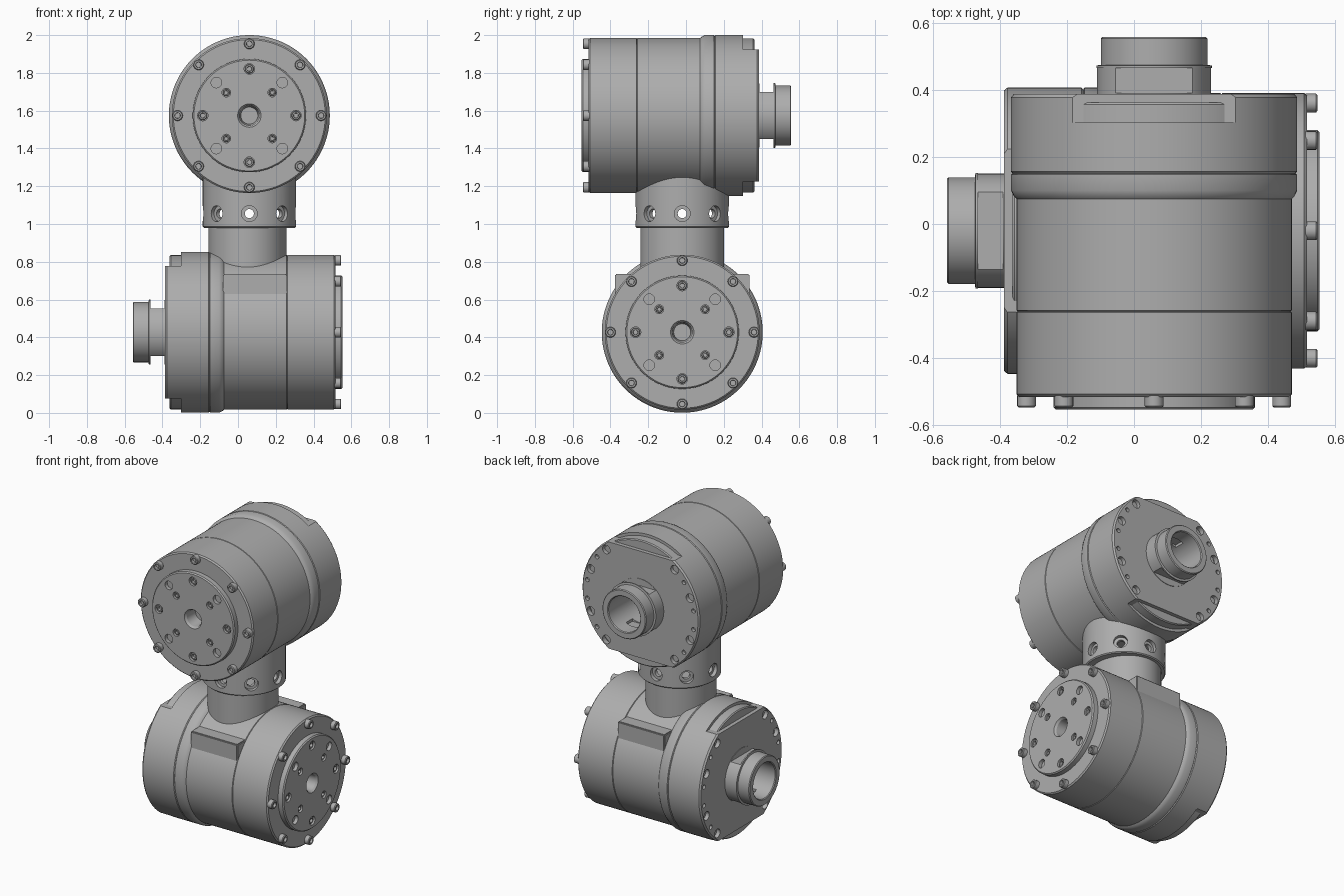
import bpy, bmesh, math
from mathutils import Matrix, Vector

cube = bpy.data.objects.get("Cube")
if cube:
    bpy.data.objects.remove(cube)

GREY = (0.42, 0.42, 0.42, 1)
metal = bpy.data.materials.new("plain_grey")
metal.use_nodes = True
metal.diffuse_color = GREY
metal.node_tree.nodes["Principled BSDF"].inputs["Base Color"].default_value = GREY

I = Matrix.Identity(4)
T = lambda x, y, z: Matrix.Translation((x, y, z))
R = lambda deg, axis: Matrix.Rotation(math.radians(deg), 4, axis)


def polar(radius, deg, t=0):
    a = math.radians(deg)
    return T(radius * math.cos(a), radius * math.sin(a), t)


def lathe(bm, pts, segs=96, mat=I):
    """Revolve (radius, height) points about z; closed if off the axis."""
    pts = list(pts)
    if pts[0][0] > 0:
        pts.append(pts[0])
    rings = []
    for r, h in pts:
        rings.append([bm.verts.new(mat @ Vector((r * math.cos(2 * math.pi * i / segs),
                                                 r * math.sin(2 * math.pi * i / segs), h)))
                      for i in range(segs)])
    for a, b in zip(rings, rings[1:]):
        for i in range(segs):
            j = (i + 1) % segs
            bm.faces.new((a[i], a[j], b[j], b[i]))
    bmesh.ops.remove_doubles(bm, verts=[v for ring in rings for v in ring], dist=1e-5)


def rod(bm, r, a, b, mat=I, segs=20):
    lathe(bm, [(0, a), (r, a), (r, b), (0, b)], segs, mat)


def box(bm, low, high):
    low, high = Vector(low), Vector(high)
    mat = Matrix.Translation((low + high) / 2) @ Matrix.Diagonal((*(high - low), 1))
    bmesh.ops.create_cube(bm, size=1, matrix=mat)


def finish(name, bm, mat=I):
    bmesh.ops.recalc_face_normals(bm, faces=bm.faces[:])
    mesh = bpy.data.meshes.new(name)
    bm.to_mesh(mesh)
    bm.free()
    mesh.materials.append(metal)
    smooth(mesh)
    obj = bpy.data.objects.new(name, mesh)
    bpy.context.collection.objects.link(obj)
    obj.matrix_world = mat
    return obj


def smooth(mesh):
    mesh.shade_smooth()
    mesh.set_sharp_from_angle(angle=math.radians(28))


def cut(obj, bm):
    """Subtract the cutter geometry from the object and bake the result."""
    cutter = finish("cutter", bm)
    cutter.hide_render = True
    mod = obj.modifiers.new("cut", 'BOOLEAN')
    mod.operation, mod.solver, mod.object = 'DIFFERENCE', 'EXACT', cutter
    bpy.context.view_layer.update()
    graph = bpy.context.evaluated_depsgraph_get()
    mesh = bpy.data.meshes.new_from_object(obj.evaluated_get(graph))
    obj.modifiers.clear()
    obj.data = mesh
    smooth(mesh)
    bpy.data.objects.remove(cutter)


# Motor unit, built along its own z axis: output face low, shaft high
unit = []

# Drum with raised output plate and centre bore
bm = bmesh.new()
lathe(bm, [(0, -.46), (.045, -.46), (.053, -.54), (.062, -.553), (.293, -.553), (.3, -.546),
           (.3, -.515), (.402, -.515), (.41, -.507), (.41, -.263), (.406, -.26), (.41, -.257),
           (.41, .075), (.418, .083), (.426, .1), (.426, .147), (.42, .152), (0, .152)], 128)
drum = finish("motor_drum", bm)
bm = bmesh.new()
for k in range(8):
    rod(bm, .028, -.6, -.53, polar(.247, 45 * k))
for k in range(4):
    rod(bm, .023, -.6, -.53, polar(.172, 45 + 90 * k))
cut(drum, bm)
unit.append(drum)

# Socket screws on the rim and inside the plate holes
bm = bmesh.new()


def screw(r, base, top, mat):
    lathe(bm, [(0, base), (r, base), (r, top + .004), (r * .85, top), (r * .55, top),
               (r * .5, top + .015), (0, top + .015)], 18, mat)


for k in range(8):
    screw(.028, -.51, -.546, polar(.38, 45 * k))
for k in range(4):
    screw(.024, -.52, -.546, polar(.247, 90 * k))
    screw(.019, -.52, -.546, polar(.172, 45 + 90 * k))
unit.append(finish("socket_screws", bm))

# Rear cover with flats, rim holes and shaft bore
bm = bmesh.new()
lathe(bm, [(0, .15), (.42, .15), (.426, .156), (.426, .377), (.418, .387), (0, .387)], 128)
cover = finish("rear_cover", bm)
bm = bmesh.new()
rod(bm, .115, .25, .6, segs=64)
for side in (0, 180):
    for a in (-50, -21, 21, 50):
        rod(bm, .028, .355, .5, polar(.385, side + a))
    for a in (-36, -9, 9, 36):
        rod(bm, .014, .365, .5, polar(.39, side + a))
for s in (-1, 1):
    box(bm, (-.5, min(s * .35, s * .6), .302), (.5, max(s * .35, s * .6), .6))
cut(cover, bm)
unit.append(cover)

# Lower step left exposed by the flats
bm = bmesh.new()
lathe(bm, [(.3, .2), (.408, .2), (.408, .356), (.402, .362), (.3, .362)], 128)
unit.append(finish("cover_step", bm))

# Slotted shaft collar
bm = bmesh.new()
lathe(bm, [(.115, .38), (.17, .38), (.17, .468), (.115, .468)], 64)
collar = finish("shaft_collar", bm)
bm = bmesh.new()
box(bm, (-.052, -.12, .395), (.052, .12, .462))
for s in (-1, 1):
    box(bm, (-.3, min(s * .125, s * .3), .39), (.3, max(s * .125, s * .3), .464))
cut(collar, bm)
unit.append(collar)

# Hollow shaft end
bm = bmesh.new()
lathe(bm, [(.115, .464), (.172, .464), (.172, .472), (.159, .474), (.159, .552),
           (.154, .557), (.12, .557), (.115, .552)], 64)
unit.append(finish("hollow_shaft", bm))

# Place the upper unit and a turned copy below it
upper = T(.06, 0, 1.574) @ R(-90, 'X')
lower = T(0, -.02, .427) @ R(90, 'Z') @ R(-90, 'X')
for part in unit:
    twin = part.copy()
    bpy.context.collection.objects.link(twin)
    base = part.name
    part.name, twin.name = "upper_" + base, "lower_" + base
    part.matrix_world, twin.matrix_world = upper, lower

# Neck joining the two units
bm = bmesh.new()
lathe(bm, [(0, .6), (1, .6), (1, .995), (0, .995)], 96)
finish("neck", bm, T(.05, -.02, 0) @ Matrix.Diagonal((.207, .222, 1, 1)))

# Clamp ring with stepped radial holes
bm = bmesh.new()
lathe(bm, [(.2, .98), (.241, .98), (.247, .986), (.247, 1.3), (.2, 1.3)], 128)
ring = finish("clamp_ring", bm)
bm = bmesh.new()
for k in range(8):
    lathe(bm, [(0, .15), (.024, .15), (.024, .222), (.042, .222), (.042, .3), (0, .3)], 24,
          T(0, 0, 1.055) @ R(45 * k, 'Z') @ R(90, 'Y'))
cut(ring, bm)
ring.matrix_world = T(.06, -.02, 0)

# Saddle pad under the neck
bm = bmesh.new()
box(bm, (-.08, -.377, .55), (.26, .337, .735))
bmesh.ops.bevel(bm, geom=bm.edges[:], offset=.006, segments=2, affect='EDGES')
finish("saddle_pad", bm)
